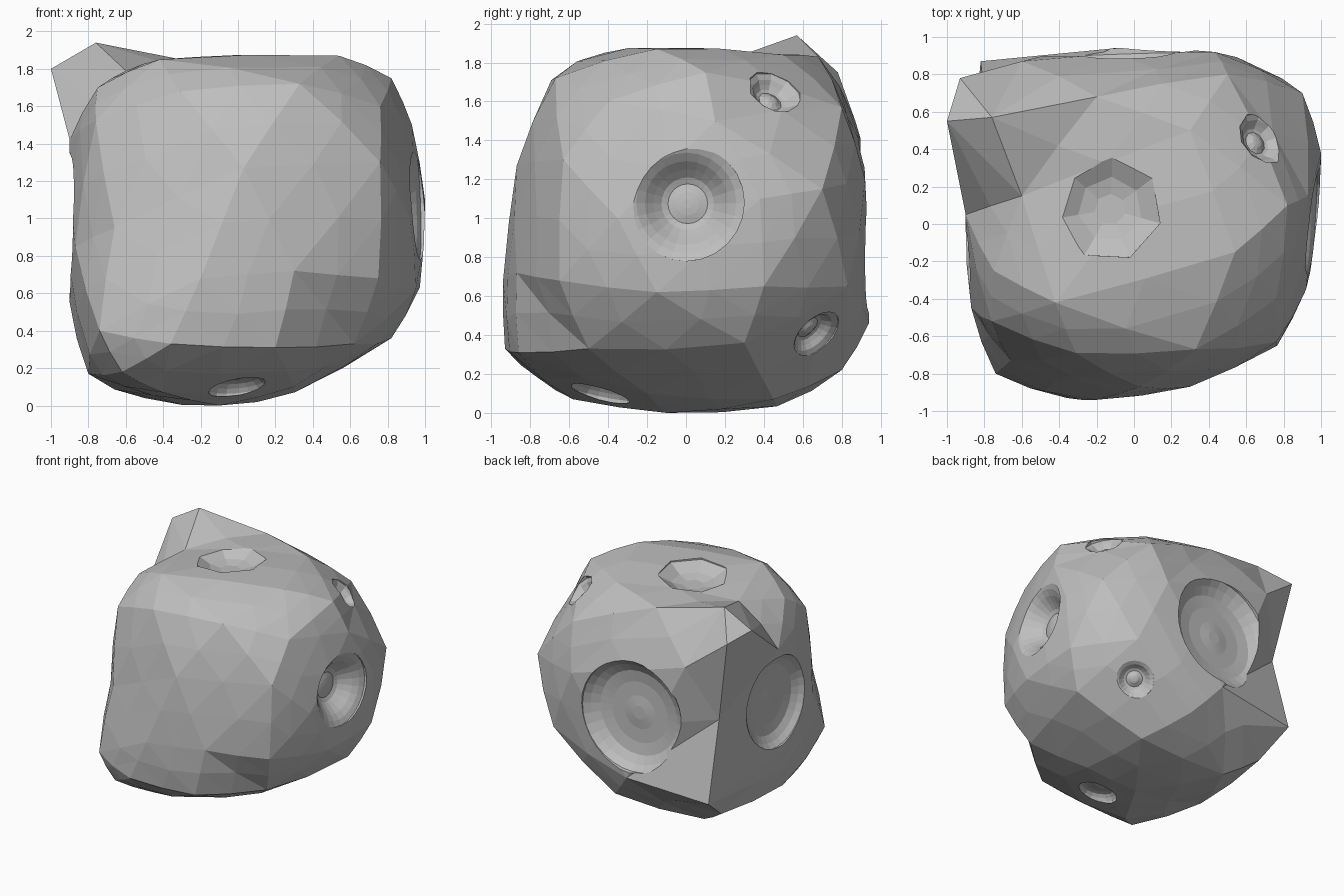
import bpy, bmesh, math
from mathutils import Vector
from mathutils.bvhtree import BVHTree

if "Cube" in bpy.data.objects:
    bpy.data.objects.remove(bpy.data.objects["Cube"])

CENTRE = Vector((0, 0, 0.97))

# one flat grey for the whole rock
grey = bpy.data.materials.new("rock grey")
grey.diffuse_color = (0.52, 0.52, 0.52, 1)
grey.use_nodes = True
grey.node_tree.nodes["Principled BSDF"].inputs["Base Color"].default_value = grey.diffuse_color

# corner points of the lumpy body
CORNERS = [
    # front
    (.03, -.87, 1.27), (.3, -.87, .72), (-.2, -.94, .68),
    (-.66, -.73, .95), (-.74, -.8, .4), (-.36, -.93, .33), (.2, -.86, .31),
    (.75, -.65, .68), (.76, -.63, 1.3), (.33, -.67, 1.72), (-.31, -.69, 1.68),
    (-.76, -.52, 1.52), (-.62, -.76, .18),
    # top
    (-.42, -.42, 1.85), (.54, -.15, 1.87), (.76, -.4, 1.6), (.82, .1, 1.75),
    (-.6, .15, 1.79), (.3, .5, 1.84), (.5, .8, 1.57), (-.2, .68, 1.83),
    (-.75, -.25, 1.7),
    # raised horn at the back left
    (-.76, .57, 1.94), (-1, .55, 1.8), (-.93, .78, 1.75), (-.6, .87, 1.5),
    # right
    (.92, -.35, 1.0), (.93, .15, 1.5), (1.0, .38, 1.1), (.9, .7, 1.15),
    (.97, .4, .65), (.95, -.15, .62), (.62, -.5, .33), (.82, .3, .36),
    (.66, .83, .65),
    # bottom
    (.3, -.2, .1), (.3, .45, .07), (-.1, -.1, 0), (-.5, .47, .04),
    (-.4, -.58, .07), (-.8, -.15, .17), (.1, .8, .22), (-.75, .6, .2),
    # back and left
    (-.82, .87, .4), (-.1, .94, .46), (.43, .92, 1.2), (-.8, .7, 1.05),
    (-.9, 0, .55), (-.9, .05, 1.42), (-.87, -.45, .85),
]

# body: wrap the corner directions, then move each corner to its real place
bm = bmesh.new()
verts = [bm.verts.new((Vector(p) - CENTRE).normalized()) for p in CORNERS]
bmesh.ops.convex_hull(bm, input=verts)
for v, p in zip(verts, CORNERS):
    v.co = p
bmesh.ops.recalc_face_normals(bm, faces=bm.faces)
bm.normal_update()


def sharp(v):
    """The horn and the lower back-left corner stay pointed."""
    x, y, z = v.co
    return (x < -.7 and y > .5 and z > 1.7) or (x < -.78 and y > .65)


# round the body slightly between its corners
round_edges = [e for e in bm.edges if not any(sharp(v) for v in e.verts)]
bmesh.ops.subdivide_edges(bm, edges=round_edges, cuts=1, smooth=0.2,
                          use_grid_fill=True)
bmesh.ops.triangulate(bm, faces=bm.faces)
for v in bm.verts:
    v.co.z = max(v.co.z, 0)
    if not sharp(v):
        v.co.x = max(-.92, min(v.co.x, 1))
        v.co.y = max(-.94, min(v.co.y, .94))
        v.co.z = min(v.co.z, 1.875)
bm.normal_update()
tree = BVHTree.FromBMesh(bm)
mesh = bpy.data.meshes.new("rock_body")
bm.to_mesh(mesh)
bm.free()
mesh.materials.append(grey)
rock = bpy.data.objects.new("rock_body", mesh)
bpy.context.collection.objects.link(rock)

# crater profiles: (radius, height) as fractions of crater radius and depth
BOWL = [(1, 0), (.9, -.45), (.76, -.85), (.55, -1), (.3, -1), (.12, -.9)]
PEAK = [(1, 0), (.8, -.25), (.68, -.6), (.55, -.9), (.42, -1),
        (.3, -.85), (.2, -.7), (.1, -.65)]
FUNNEL = [(1, 0), (.86, -.13), (.72, -.35), (.58, -.65), (.45, -.9),
          (.34, -1), (.2, -.93), (.08, -.9)]
DISH = [(1, 0), (.62, -.75), (.3, -1)]


def seat(point, direction, radius):
    """Average surface point and normal under a crater."""
    d = Vector(direction).normalized()
    side = d.orthogonal().normalized()
    other = d.cross(side)
    hits, normals = [], []
    for i in range(16):
        a = math.tau * i / 16
        o = Vector(point) + radius * .9 * (side * math.cos(a) + other * math.sin(a))
        loc, nor, _, _ = tree.ray_cast(o + d, -d)
        if loc:
            hits.append(loc)
            normals.append(nor)
    n = sum(normals, Vector()).normalized()
    return sum(hits, Vector()) / len(hits), (n + d).normalized()


def cut_crater(name, point, direction, radius, depth, profile, sides):
    """Lathe a cutter and subtract it from the rock."""
    origin, n = seat(point, direction, radius)
    turn = n.to_track_quat('Z', 'Y')
    rings = [(radius * 1.06, .3)] + [(r * radius, h * depth) for r, h in profile]
    b = bmesh.new()
    loops = [[b.verts.new((r * math.cos(math.tau * i / sides),
                           r * math.sin(math.tau * i / sides), h))
              for i in range(sides)] for r, h in rings]
    for up, low in zip(loops, loops[1:]):
        for i in range(sides):
            j = (i + 1) % sides
            b.faces.new((up[i], low[i], low[j], up[j]))
    b.faces.new(loops[0])
    b.faces.new(loops[-1][::-1])
    bmesh.ops.recalc_face_normals(b, faces=b.faces)
    for v in b.verts:
        v.co = turn @ v.co + origin
    m = bpy.data.meshes.new(name)
    b.to_mesh(m)
    b.free()
    m.materials.append(grey)
    cutter = bpy.data.objects.new(name, m)
    cutter.hide_render = True
    bpy.context.collection.objects.link(cutter)
    mod = rock.modifiers.new(name, 'BOOLEAN')
    mod.operation = 'DIFFERENCE'
    mod.solver = 'EXACT'
    mod.object = cutter
    return cutter


cutters = [
    cut_crater("right_crater", (.95, 0, 1.08), (1, 0, 0), .3, .15, FUNNEL, 24),
    cut_crater("back_crater", (-.13, .9, .97), (0, 1, 0), .46, .1, BOWL, 32),
    cut_crater("left_crater", (-.9, .05, .97), (-1, 0, 0), .38, .08, BOWL, 32),
    cut_crater("top_crater", (-.13, .08, 1.87), (0, 0, 1), .28, .08, DISH, 7),
    cut_crater("upper_crater", (.69, .46, 1.65), (.55, .35, .75), .15, .06, PEAK, 10),
    cut_crater("lower_crater", (.57, .69, .38), (.45, .65, -.55), .15, .06, PEAK, 20),
    cut_crater("bottom_crater", (0, -.45, .06), (0, -.15, -1), .16, .05, BOWL, 16),
]

# apply the cuts and clear the cutters away
bpy.context.view_layer.update()
graph = bpy.context.evaluated_depsgraph_get()
result = bpy.data.meshes.new_from_object(rock.evaluated_get(graph))
rock.modifiers.clear()
rock.data = result
for c in cutters:
    bpy.data.objects.remove(c)
result.materials.clear()
result.materials.append(grey)
for p in result.polygons:
    p.material_index = 0
    p.use_smooth = False
